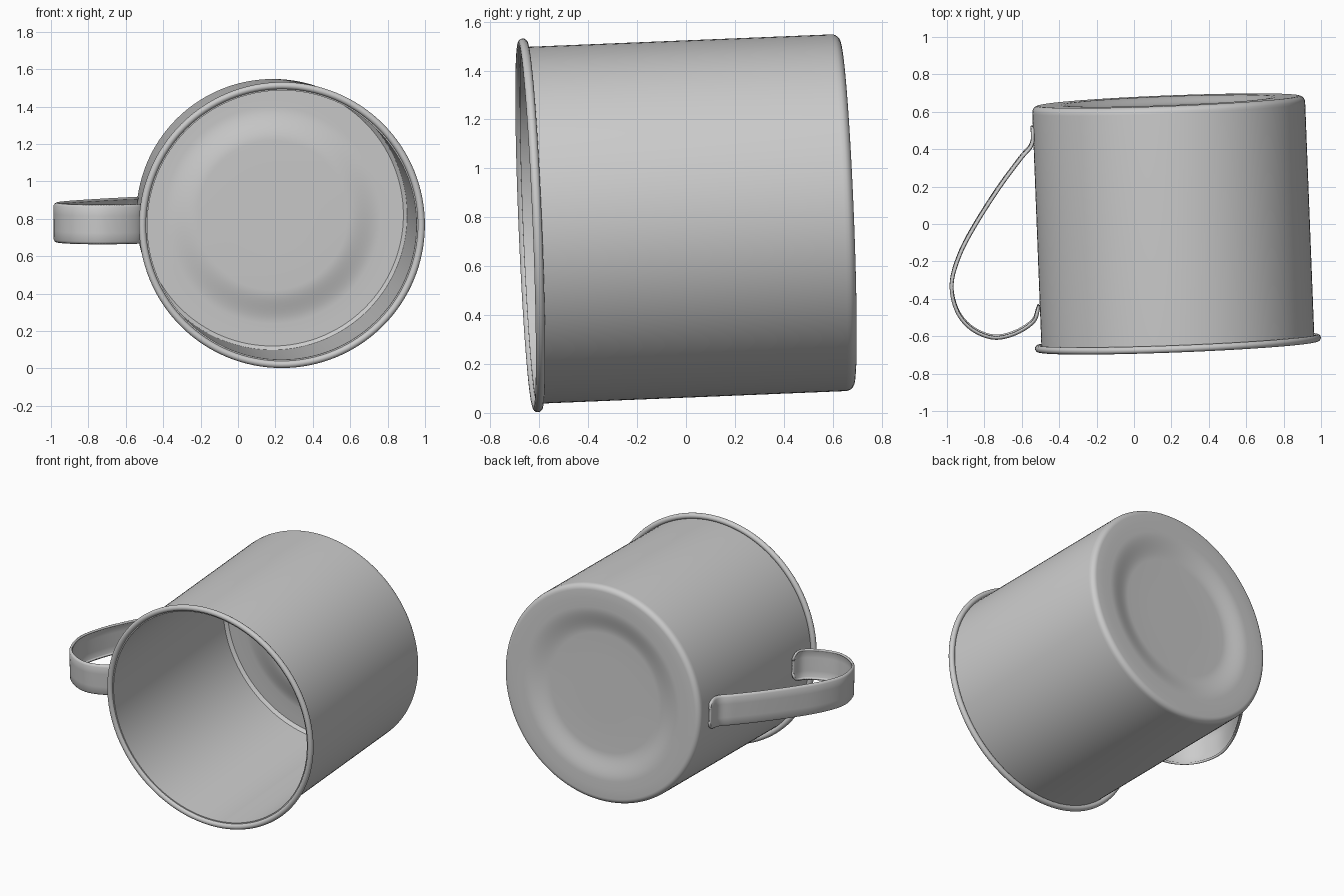
import bpy, bmesh, math
from mathutils import Vector, Matrix

if "Cube" in bpy.data.objects:
    bpy.data.objects.remove(bpy.data.objects["Cube"])

metal = bpy.data.materials.new("plain grey metal")
metal.diffuse_color = (0.6, 0.6, 0.6, 1)
metal.use_nodes = True
metal.node_tree.nodes["Principled BSDF"].inputs["Base Color"].default_value = metal.diffuse_color

# Mug frame: local y runs from the mouth to the base, slightly tilted
axis = Vector((-0.039, 1, 0.041)).normalized()
side = Vector((1, 0.039, 0)).normalized()
frame = Matrix((side, axis, side.cross(axis))).transposed().to_4x4()
frame.translation = (0.21, 0, 0.793)


def make_object(name, bm):
    bmesh.ops.recalc_face_normals(bm, faces=bm.faces)
    mesh = bpy.data.meshes.new(name)
    bm.to_mesh(mesh)
    bm.free()
    ob = bpy.data.objects.new(name, mesh)
    bpy.context.collection.objects.link(ob)
    mesh.materials.append(metal)
    ob.matrix_world = frame
    return ob


def smooth(ob, angle):
    bpy.ops.object.select_all(action='DESELECT')
    ob.select_set(True)
    bpy.context.view_layer.objects.active = ob
    bpy.ops.object.shade_smooth_by_angle(angle=math.radians(angle))


def lathe(name, profile, n=128):
    # Closed profile of (radius, y) points spun around local y
    bm = bmesh.new()
    rings = []
    for r, y in profile:
        if r == 0:
            rings.append([bm.verts.new((0, y, 0))] * n)
        else:
            rings.append([bm.verts.new((r * math.cos(2 * math.pi * i / n), y,
                                        r * math.sin(2 * math.pi * i / n))) for i in range(n)])
    for a, b in zip(rings, rings[1:] + rings[:1]):
        for i in range(n):
            j = (i + 1) % n
            corners = list(dict.fromkeys((a[i], a[j], b[j], b[i])))
            if len(corners) > 2:
                bm.faces.new(corners)
    return make_object(name, bm)


def catmull(pts, steps=8):
    out = []
    ext = [pts[0] * 2 - pts[1]] + pts + [pts[-1] * 2 - pts[-2]]
    for a, b, c, d in zip(ext, ext[1:], ext[2:], ext[3:]):
        for k in range(steps):
            t = k / steps
            out.append(0.5 * (2 * b + (c - a) * t + (2 * a - 5 * b + 4 * c - d) * t * t
                              + (3 * b - a - 3 * c + d) * t ** 3))
    return out + [pts[-1]]


# Cup body: thin wall and a base with a soft round recess, outside then inside
def recess(r):
    t = min(max((0.58 - r) / 0.18, 0), 1)
    return 0.66 - 0.035 * t * t * (3 - 2 * t)


radii = [0.64, 0.58] + [0.58 - 0.018 * k for k in range(1, 11)] + [0.2]
outer = [(0.73, -0.64), (0.73, 0.62)]
outer += [(0.695 + 0.035 * math.cos(a), 0.625 + 0.035 * math.sin(a))
          for a in (math.pi / 12 * k for k in range(1, 7))]
outer += [(r, recess(r)) for r in radii] + [(0, recess(0))]
inner = [(0, recess(0) - 0.012)] + [(r, recess(r) - 0.012) for r in reversed(radii)]
inner += [(0.70, 0.648), (0.72, 0.63), (0.72, -0.64)]
body = lathe("cup_body", outer + inner)
smooth(body, 35)

# Rolled rim around the mouth
rim = lathe("rolled_rim", [(0.746 + 0.019 * math.cos(a), -0.638 + 0.019 * math.sin(a))
                           for a in (math.pi / 8 * k for k in range(16))])
smooth(rim, 50)

# Handle: curved strip with softly turned edges and rounded tips
path = catmull([Vector(p) for p in (
    (-0.735, 0.55), (-0.742, 0.46), (-0.806, 0.385), (-0.922, 0.24), (-1.055, 0.05),
    (-1.15, -0.115), (-1.2, -0.273), (-1.178, -0.415), (-1.105, -0.515),
    (-0.988, -0.57), (-0.869, -0.553), (-0.765, -0.491), (-0.733, -0.41))])
section = [(-1, 0.011), (-0.97, 0.004), (-0.9, 0), (-0.45, 0), (0, 0),
           (0.45, 0), (0.9, 0), (0.97, 0.004), (1, 0.011)]
lengths = [0]
for a, b in zip(path, path[1:]):
    lengths.append(lengths[-1] + (b - a).length)
bm = bmesh.new()
rows = []
for i, p in enumerate(path):
    t = (path[min(i + 1, len(path) - 1)] - path[max(i - 1, 0)]).normalized()
    inward = Vector((-t.y, t.x))
    tip = min(min(lengths[i], lengths[-1] - lengths[i]) / 0.06, 1)
    half = 0.1 * (0.45 + 0.55 * math.sqrt(1 - (1 - tip) ** 2))
    rows.append([bm.verts.new((*(p + inward * d), w * half)) for w, d in section])
for a, b in zip(rows, rows[1:]):
    for j in range(len(section) - 1):
        bm.faces.new((a[j], a[j + 1], b[j + 1], b[j]))
handle = make_object("handle", bm)
solid = handle.modifiers.new("thickness", 'SOLIDIFY')
solid.thickness = 0.014
solid.offset = 0
smooth(handle, 40)
